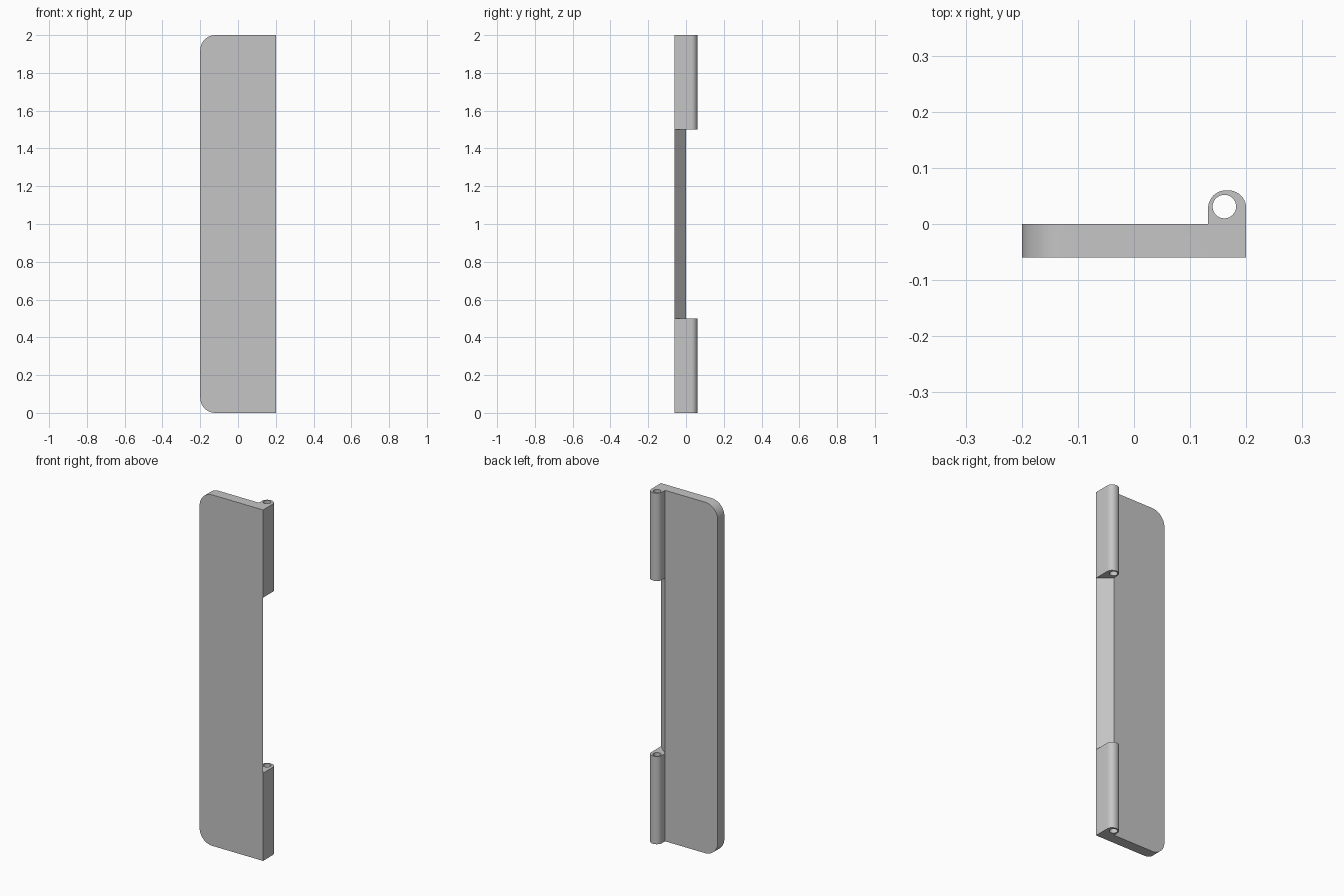
import bpy, bmesh, math
from mathutils import Vector

cube = bpy.data.objects.get("Cube")
if cube:
    bpy.data.objects.remove(cube, do_unlink=True)

grey = bpy.data.materials.new("plain grey")
grey.use_nodes = True
colour = (0.56, 0.56, 0.56, 1)
grey.diffuse_color = colour
grey.node_tree.nodes["Principled BSDF"].inputs["Base Color"].default_value = colour


def arc(cx, cy, r, start, end, steps):
    """Points on an arc, angles in degrees."""
    angles = [math.radians(start + (end - start) * i / steps) for i in range(steps + 1)]
    return [(cx + r * math.cos(a), cy + r * math.sin(a)) for a in angles]


def prism(name, profile, z0, z1, round_left=0):
    """Extrude a plan profile upwards, optionally rounding the far left corners."""
    bm = bmesh.new()
    face = bm.faces.new([bm.verts.new((x, y, z0)) for x, y in profile])
    ext = bmesh.ops.extrude_face_region(bm, geom=[face])
    verts = [g for g in ext["geom"] if isinstance(g, bmesh.types.BMVert)]
    bmesh.ops.translate(bm, verts=verts, vec=Vector((0, 0, z1 - z0)))
    bmesh.ops.recalc_face_normals(bm, faces=bm.faces[:])
    if round_left:
        left = min(x for x, y in profile)
        edges = [e for e in bm.edges
                 if all(abs(v.co.x - left) < 1e-4 for v in e.verts)
                 and abs(e.verts[0].co.z - e.verts[1].co.z) < 1e-4]
        bmesh.ops.bevel(bm, geom=edges, offset=round_left, segments=12,
                        profile=0.5, affect='EDGES')
    mesh = bpy.data.meshes.new(name)
    bm.to_mesh(mesh)
    bm.free()
    mesh.materials.append(grey)
    obj = bpy.data.objects.new(name, mesh)
    bpy.context.collection.objects.link(obj)
    return obj


# Leaf with the knuckle running its full height
knuckle = arc(0.168, 0.028, 0.032, 0, 90, 10) + arc(0.164, 0.028, 0.032, 90, 180, 10)
leaf = prism("hinge_leaf",
             [(-0.2, -0.06), (0.2, -0.06)] + knuckle + [(0.132, 0), (-0.2, 0)],
             0, 2, round_left=0.08)

# Cutters: pin hole, and the slanted gap between the two knuckles
pin_hole = prism("pin_hole_cutter", arc(0.161, 0.031, 0.021, 0, 348.75, 31), -0.1, 2.1)
gap = prism("gap_cutter",
            [(0.2225, -0.08), (0.3, -0.08), (0.3, 0.1), (0.1, 0.1),
             (0.1, 0.0005), (0.1315, 0.0005)], 0.5, 1.5)

bpy.ops.object.select_all(action='DESELECT')
leaf.select_set(True)
bpy.context.view_layer.objects.active = leaf
for cutter in (gap, pin_hole):
    mod = leaf.modifiers.new(cutter.name, 'BOOLEAN')
    mod.operation = 'DIFFERENCE'
    mod.solver = 'EXACT'
    mod.object = cutter
    bpy.ops.object.modifier_apply(modifier=mod.name)
    bpy.data.objects.remove(cutter, do_unlink=True)

bpy.ops.object.shade_smooth_by_angle(angle=math.radians(30))
